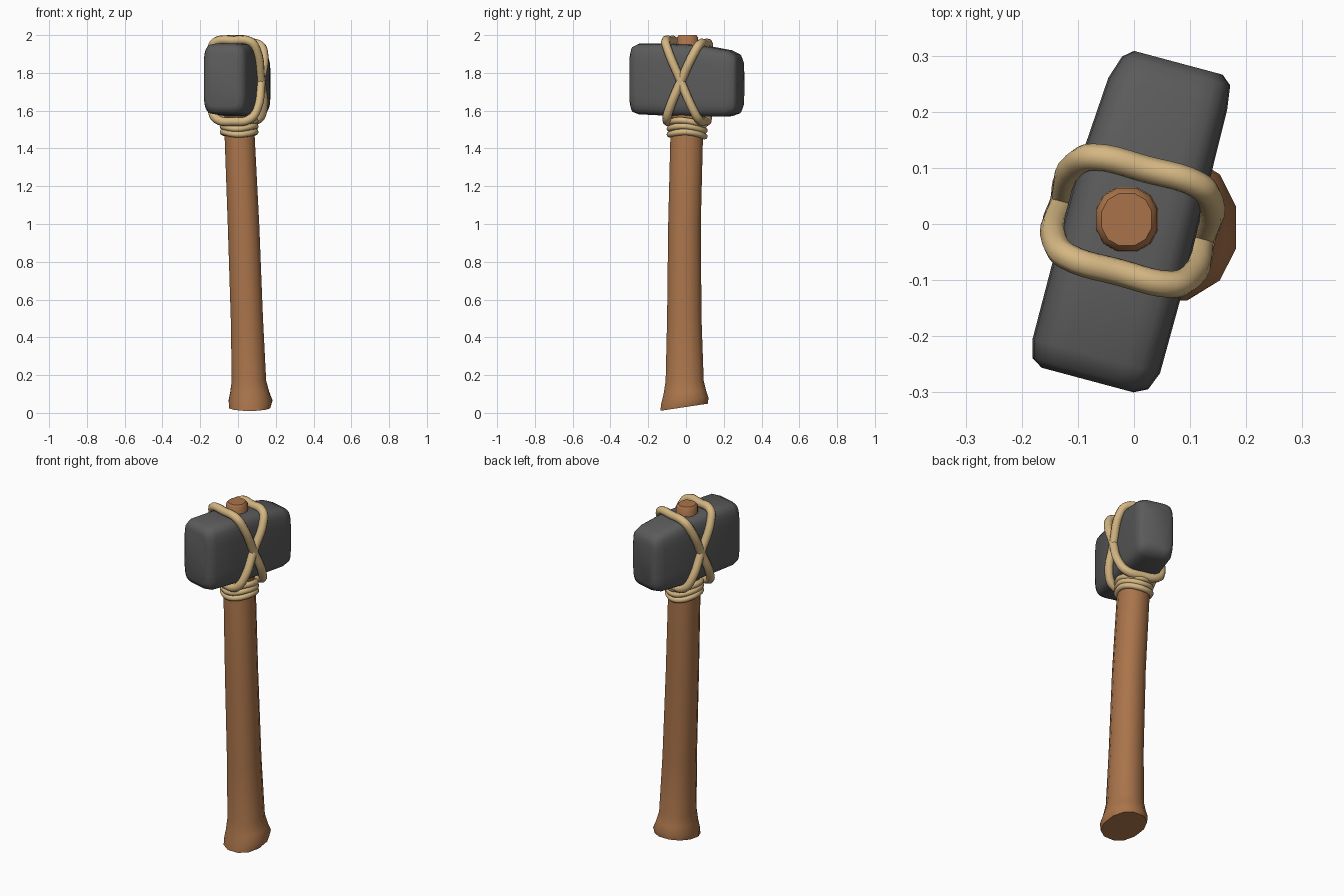
import bpy, bmesh
from math import sin, cos, pi, radians, copysign
from mathutils import Vector, Matrix

cube = bpy.data.objects.get("Cube")
if cube:
    bpy.data.objects.remove(cube, do_unlink=True)


def material(name, rgb):
    m = bpy.data.materials.new(name)
    m.use_nodes = True
    m.diffuse_color = (*rgb, 1)
    m.node_tree.nodes["Principled BSDF"].inputs["Base Color"].default_value = (*rgb, 1)
    return m


WOOD = material("wood brown", (0.40, 0.175, 0.07))
STONE = material("stone grey", (0.105, 0.105, 0.105))
ROPE = material("rope tan", (0.66, 0.47, 0.225))
TURN = Matrix.Rotation(radians(-15), 4, "Z")  # the head sits twisted on the handle


def smooth(obj, angle):
    bpy.ops.object.select_all(action="DESELECT")
    obj.select_set(True)
    bpy.context.view_layer.objects.active = obj
    bpy.ops.object.shade_smooth_by_angle(angle=radians(angle))


def oval(sides, power):
    """Unit outline, from round (power 1) to nearly square (small power)."""
    for i in range(sides):
        a = 2 * pi * (i + 0.5) / sides
        yield [copysign(abs(f) ** power, f) for f in (cos(a), sin(a))]


def loft(name, rings, mat, angle):
    """Skin a closed solid through rings of points."""
    bm = bmesh.new()
    loops = [[bm.verts.new(p) for p in ring] for ring in rings]
    n = len(loops[0])
    for a, b in zip(loops, loops[1:]):
        for i in range(n):
            j = (i + 1) % n
            bm.faces.new((a[i], a[j], b[j], b[i]))
    bm.faces.new(loops[0])
    bm.faces.new(loops[-1])
    bmesh.ops.recalc_face_normals(bm, faces=bm.faces)
    mesh = bpy.data.meshes.new(name)
    bm.to_mesh(mesh)
    bm.free()
    mesh.materials.append(mat)
    obj = bpy.data.objects.new(name, mesh)
    bpy.context.collection.objects.link(obj)
    smooth(obj, angle)
    return obj


def rope(name, points, radius):
    """Closed round cord through the points."""
    curve = bpy.data.curves.new(name, "CURVE")
    curve.dimensions = "3D"
    curve.bevel_depth = radius
    curve.bevel_resolution = 2
    curve.resolution_u = 5
    spline = curve.splines.new("BEZIER")
    spline.bezier_points.add(len(points) - 1)
    for bp, p in zip(spline.bezier_points, points):
        bp.co = p
        bp.handle_left_type = bp.handle_right_type = "AUTO"
    spline.use_cyclic_u = True
    curve.materials.append(ROPE)
    obj = bpy.data.objects.new(name, curve)
    bpy.context.collection.objects.link(obj)
    bpy.ops.object.select_all(action="DESELECT")
    obj.select_set(True)
    bpy.context.view_layer.objects.active = obj
    bpy.ops.object.convert(target="MESH")
    smooth(bpy.context.view_layer.objects.active, 60)


# Handle: height, centre x, centre y, half width, half depth, slant of the ring
handle = [
    (0.03, 0.062, -0.01, 0.112, 0.13, 0.15),
    (0.065, 0.066, -0.006, 0.119, 0.129, 0.13),
    (0.11, 0.062, -0.006, 0.106, 0.116, 0.08),
    (0.17, 0.058, -0.007, 0.094, 0.104, 0),
    (0.5, 0.047, -0.009, 0.088, 0.094, 0),
    (1.0, 0.029, -0.008, 0.086, 0.089, 0),
    (1.48, 0.008, 0.004, 0.082, 0.089, 0),
    (1.62, 0.0, 0.006, 0.076, 0.08, 0),
    (1.92, -0.012, 0.008, 0.058, 0.06, 0),
    (1.988, -0.013, 0.008, 0.056, 0.058, 0),
    (2.0, -0.013, 0.008, 0.046, 0.048, 0),
]
loft("handle", [[(cx + c * rx, cy + s * ry, z + s * ry * slant)
                 for c, s in oval(12, 0.9)]
                for z, cx, cy, rx, ry, slant in handle], WOOD, 40)

# Stone head: position along it, sideways shift, half width, bottom, top
head = [
    (-0.29, -0.008, 0.085, 1.62, 1.91),
    (-0.278, -0.006, 0.107, 1.592, 1.94),
    (-0.245, -0.004, 0.118, 1.58, 1.955),
    (-0.1, -0.004, 0.119, 1.573, 1.955),
    (0.08, -0.006, 0.117, 1.567, 1.948),
    (0.24, -0.002, 0.11, 1.57, 1.92),
    (0.283, 0.002, 0.1, 1.585, 1.9),
    (0.298, 0.002, 0.082, 1.615, 1.87),
]
loft("stone_head", [[TURN @ Vector((cx + c * rx, u, (lo + hi) / 2 + s * (hi - lo) / 2))
                     for c, s in oval(24, 0.38)]
                    for u, cx, rx, lo, hi in head], STONE, 50)

# Two slanted rope loops that cross on both sides of the head
right_half = [(0.095, 1.965), (0.122, 1.925), (0.128, 1.755), (0.124, 1.61), (0.09, 1.555)]
outline = [(0, 1.972)] + right_half + [(0, 1.543)] + [(-v, z) for v, z in reversed(right_half)]
for name, side, drop in (("front_rope_loop", -1, 0), ("back_rope_loop", 1, 0.016)):
    points = []
    for v, z in outline:
        t = (z - 1.755) / 0.21
        points.append(TURN @ Vector((v - 0.004, side * 0.092 * t + 0.005,
                                     z - drop * max(t, 0))))
    rope(name, points, 0.024)

# Rope wraps below the head, slightly wavy
for k, z in enumerate((1.478, 1.508, 1.538)):
    ring = []
    for i in range(12):
        a = 2 * pi * i / 12
        ring.append((0.006 + 0.086 * cos(a), 0.006 + 0.092 * sin(a),
                     z + 0.009 * cos(2 * a + 0.3 * k) - 0.005 * sin(a)))
    rope("rope_wrap_%d" % (k + 1), ring, 0.017)
